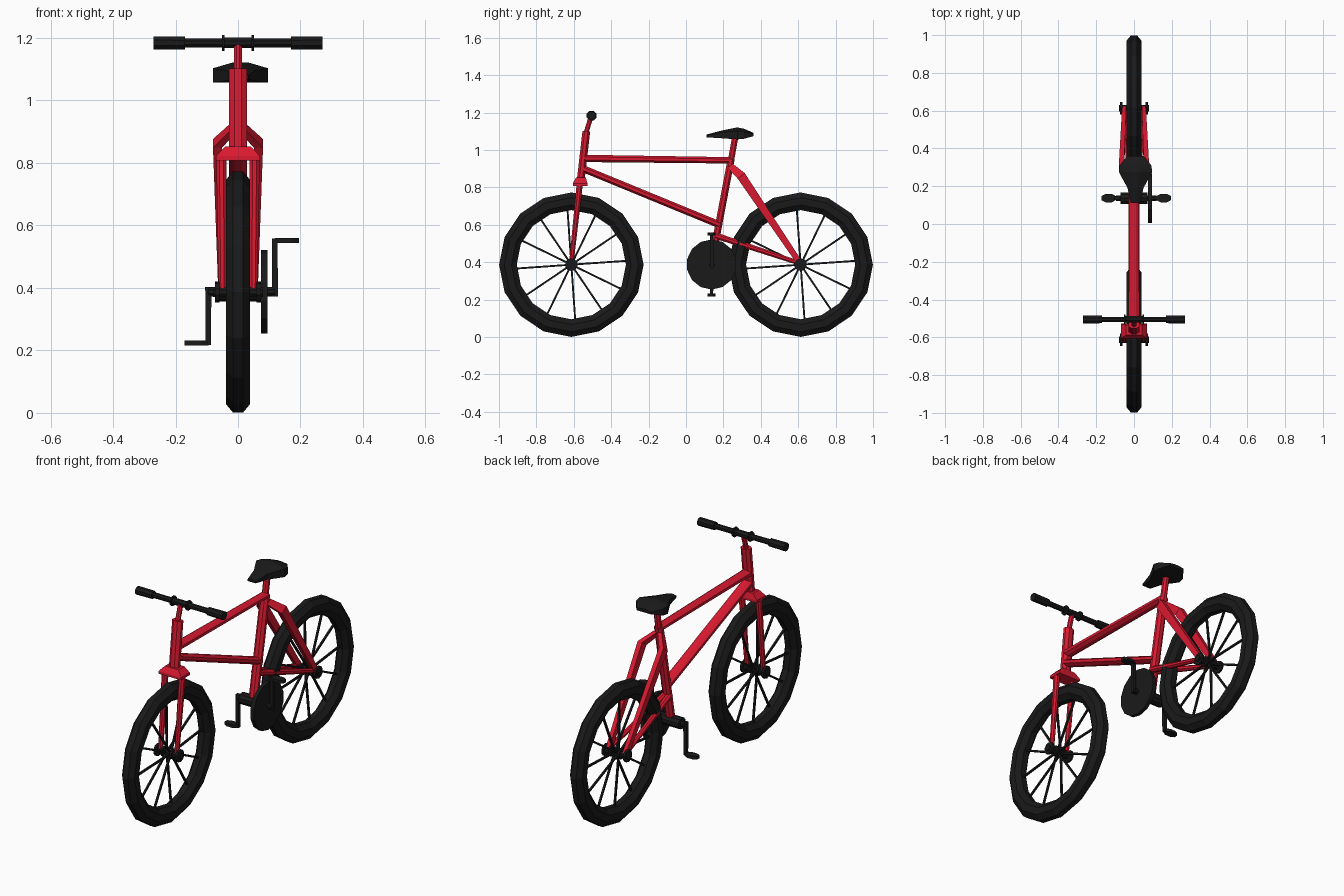
import bpy, bmesh
from math import sin, cos, pi
from mathutils import Vector

if "Cube" in bpy.data.objects:
    bpy.data.objects.remove(bpy.data.objects["Cube"])


def material(name, color):
    m = bpy.data.materials.new(name)
    m.diffuse_color = color
    m.use_nodes = True
    m.node_tree.nodes["Principled BSDF"].inputs["Base Color"].default_value = m.diffuse_color
    return m


RED = material("red_paint", (0.70, 0.01, 0.03, 1))
BLACK = material("black_rubber", (0.01, 0.01, 0.01, 1))


def loft(bm, rings, closed=False):
    """Skin a sequence of equal-sized rings of points."""
    loops = [[bm.verts.new(p) for p in ring] for ring in rings]
    n = len(loops[0])
    pairs = list(zip(loops, loops[1:])) + ([(loops[-1], loops[0])] if closed else [])
    for a, b in pairs:
        for i in range(n):
            j = (i + 1) % n
            bm.faces.new((a[i], a[j], b[j], b[i]))
    if not closed:
        bm.faces.new(loops[0])
        bm.faces.new(loops[-1])


def tube(bm, p1, p2, r1, r2=None, sides=8, flat=1.0):
    """Faceted tube; flat scales its depth relative to its width along x."""
    p1, p2 = Vector(p1), Vector(p2)
    r2 = r1 if r2 is None else r2
    d = (p2 - p1).normalized()
    ref = Vector((0, 1, 0)) if abs(d.x) > 0.9 else Vector((1, 0, 0))
    u = (ref - d * ref.dot(d)).normalized()
    v = d.cross(u)
    angles = [2 * pi * (i + 0.5) / sides for i in range(sides)]
    loft(bm, [[p + u * r * cos(a) + v * r * flat * sin(a) for a in angles]
              for p, r in ((p1, r1), (p2, r2))])


def finish(name, bm, mat):
    bmesh.ops.recalc_face_normals(bm, faces=bm.faces)
    me = bpy.data.meshes.new(name)
    bm.to_mesh(me)
    bm.free()
    me.materials.append(mat)
    ob = bpy.data.objects.new(name, me)
    bpy.context.collection.objects.link(ob)


def tubes(name, mat, *specs):
    """One object from several tubes: (p1, p2, r1, r2, sides, flat)."""
    bm = bmesh.new()
    for s in specs:
        tube(bm, *s)
    finish(name, bm, mat)


AXLE_Z = 0.387


# Wheels: tyre, spokes and hub
def wheel(prefix, cy):
    bm = bmesh.new()
    rings = []
    for i in range(16):
        a = 2 * pi * i / 16
        ring = []
        for k in range(8):
            b = 2 * pi * (k + 0.5) / 8
            r = 0.339 + 0.051 * cos(b)
            ring.append((0.042 * sin(b), cy + r * cos(a), AXLE_Z + r * sin(a)))
        rings.append(ring)
    loft(bm, rings, closed=True)
    finish(prefix + "_tyre", bm, BLACK)

    spokes = []
    for i in range(12):
        a = 2 * pi * i / 12 + 0.07
        x = 0.012 * (-1) ** i
        spokes.append(((x, cy + 0.015 * cos(a), AXLE_Z + 0.015 * sin(a)),
                       (0, cy + 0.31 * cos(a), AXLE_Z + 0.31 * sin(a)), 0.007, 0.007, 4))
    tubes(prefix + "_spokes", BLACK, *spokes)

    def at(x):
        return (x, cy, AXLE_Z)
    tubes(prefix + "_hub", BLACK,
          (at(-0.08), at(0.08), 0.018),
          *[(at(s * 0.060), at(s * 0.073), 0.034, 0.034, 10) for s in (-1, 1)],
          *[(at(s * 0.022), at(s * 0.034), 0.028, 0.028, 10) for s in (-1, 1)])


wheel("front", -0.613)
wheel("rear", 0.613)

# Main frame tubes
tubes("head_tube", RED, ((0, -0.565, 0.82), (0, -0.533, 1.10), 0.031, 0.031, 8, 0.72))
tubes("top_tube", RED, ((0, -0.54, 0.955), (0, 0.24, 0.945), 0.031, 0.027, 8, 0.68))
tubes("down_tube", RED, ((0, -0.55, 0.90), (0, 0.18, 0.60), 0.031, 0.031, 8, 0.65))
tubes("seat_tube", RED, ((0, 0.137, 0.40), (0, 0.241, 0.95), 0.027, 0.027, 8, 0.75))
tubes("seat_post", RED, ((0, 0.238, 0.93), (0, 0.264, 1.075), 0.018))
tubes("stem", RED, ((0, -0.535, 1.09), (0, -0.509, 1.175), 0.014))

# Fork crown and legs
bm = bmesh.new()
loft(bm, [[(-w, y0, z), (w, y0, z), (w, y1, z), (-w, y1, z)]
          for w, y0, y1, z in ((0.070, -0.605, -0.527, 0.808), (0.070, -0.605, -0.527, 0.822),
                               (0.042, -0.588, -0.535, 0.852))])
finish("fork_crown", bm, RED)
tubes("fork_legs", RED, *[((s * 0.053, -0.568, 0.82), (s * 0.050, -0.613, 0.395), 0.018, 0.013)
                          for s in (-1, 1)])

# Rear stays
for side, s in (("left", -1), ("right", 1)):
    bend = (s * 0.066, 0.295, 0.862)
    bm = bmesh.new()
    loft(bm, [[(x + dx, y + dy, z + dz) for dx, dy, dz in
               ((-w, -h * 0.8, -h * 0.6), (w, -h * 0.8, -h * 0.6),
                (w, h * 0.8, h * 0.6), (-w, h * 0.8, h * 0.6))]
              for x, y, z, w, h in ((s * 0.012, 0.237, 0.915, 0.013, 0.018),
                                    (*bend, 0.014, 0.024),
                                    (s * 0.052, 0.611, 0.392, 0.011, 0.015))])
    finish(side + "_seat_stay", bm, RED)
    tubes(side + "_chain_stay", RED,
          ((s * 0.012, 0.16, 0.542), (s * 0.053, 0.613, 0.393), 0.018, 0.013))

# Saddle, lofted nose to tail
bm = bmesh.new()
cx = 0.008
loft(bm, [[(cx - w, y, zb), (cx + w, y, zb), (cx + w, y, zt - e), (cx + 0.3 * w, y, zt),
           (cx - 0.3 * w, y, zt), (cx - w, y, zt - e)]
          for y, w, zb, zt, e in ((0.11, 0.025, 1.068, 1.083, 0.004),
                                  (0.19, 0.042, 1.063, 1.104, 0.010),
                                  (0.275, 0.088, 1.057, 1.121, 0.018),
                                  (0.31, 0.084, 1.060, 1.114, 0.016),
                                  (0.36, 0.045, 1.074, 1.092, 0.005))])
finish("seat", bm, BLACK)


# Handlebar with grips and clamp rings
def bar(x):
    return (x, -0.505, 1.184)


tubes("handlebar", BLACK, (bar(-0.20), bar(0.20), 0.015), (bar(-0.05), bar(0.05), 0.018),
      *[(bar(s * 0.044), bar(s * 0.052), 0.028, 0.028, 8) for s in (-1, 1)])
tubes("handlebar_grips", BLACK, *[(bar(s * 0.17), bar(s * 0.27), 0.022, 0.023) for s in (-1, 1)])


# Crankset: bottom bracket, chainring, arms and pedals
def crank(x, dz=0.0, dy=0.0):
    return (x, 0.137 + dy, 0.388 + dz)


tubes("bottom_bracket", BLACK, (crank(-0.095), crank(0.118), 0.016),
      (crank(-0.072), crank(0.072), 0.032, 0.032, 10))
tubes("chainring", BLACK, (crank(0.073), crank(0.094), 0.134, 0.134, 14))
for side, x, s in (("left", -0.095, -1), ("right", 0.118, 1)):
    tubes(side + "_crank_arm", BLACK,
          (crank(x, -s * 0.015), crank(x, s * 0.170), 0.014, 0.012, 4, 1.0))
    bm = bmesh.new()
    loft(bm, [[crank(x + s * t, s * 0.164 + dz, dy) for dy, dz in
               ((-w, -0.008), (w, -0.008), (w, 0.008), (-w, 0.008))]
              for t, w in ((0.0, 0.010), (0.022, 0.022), (0.056, 0.022), (0.077, 0.011))])
    finish(side + "_pedal", bm, BLACK)
